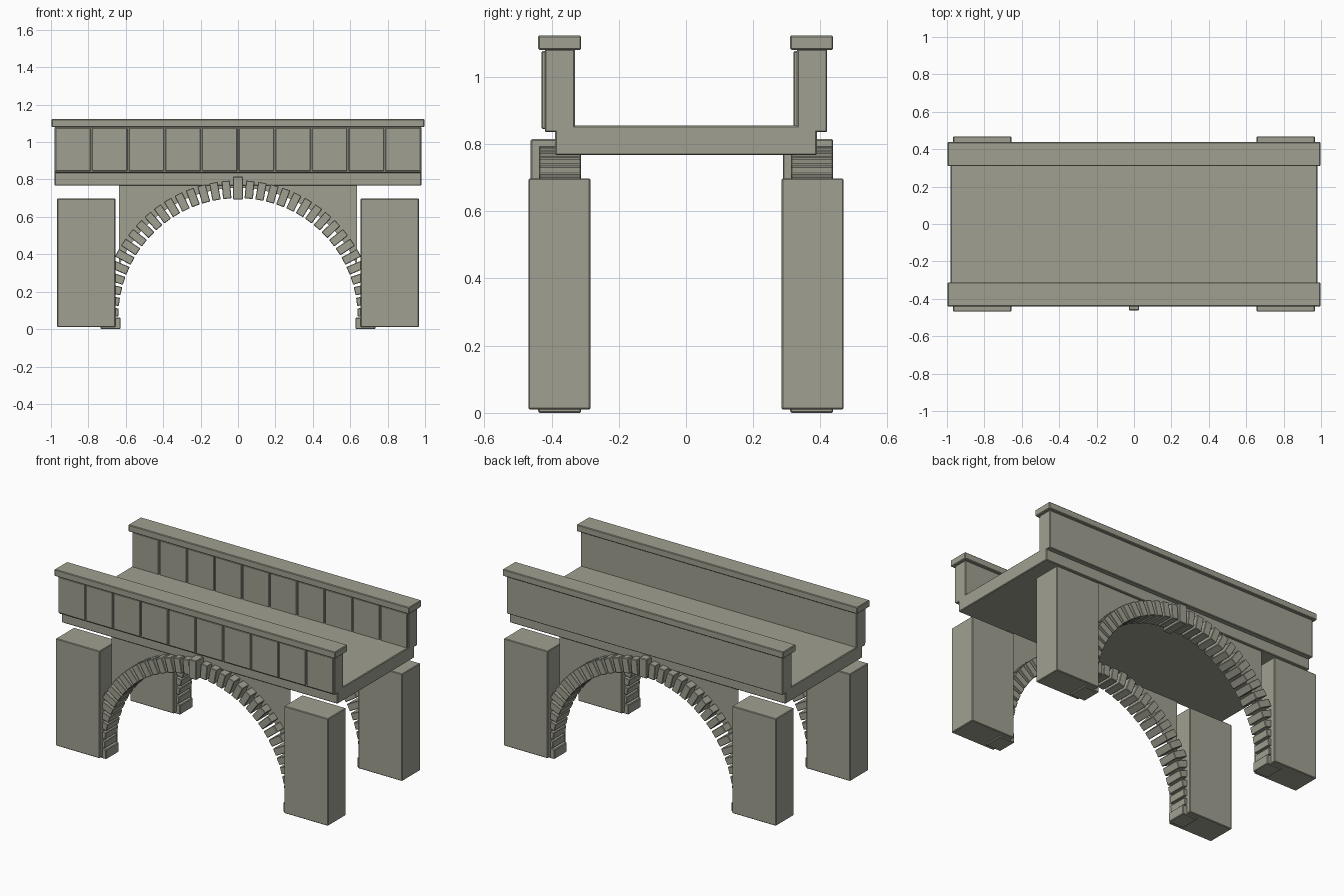
import bpy, bmesh, math
from mathutils import Matrix, Vector

if "Cube" in bpy.data.objects:
    bpy.data.objects.remove(bpy.data.objects["Cube"])

stone = bpy.data.materials.new("grey_green_stone")
stone.diffuse_color = (0.35, 0.35, 0.285, 1)
stone.use_nodes = True
stone.node_tree.nodes["Principled BSDF"].inputs["Base Color"].default_value = stone.diffuse_color


def finish(name, bm, bevel=0.0):
    """Turn a bmesh into a stone object, optionally with chamfered edges."""
    me = bpy.data.meshes.new(name)
    bm.to_mesh(me)
    bm.free()
    me.materials.append(stone)
    ob = bpy.data.objects.new(name, me)
    bpy.context.collection.objects.link(ob)
    if bevel:
        mod = ob.modifiers.new("chamfer", 'BEVEL')
        mod.width = bevel
        mod.segments = 1
    return ob


def add_box(bm, x0, x1, y0, y1, z0, z1, matrix=Matrix()):
    centre = Vector(((x0 + x1) / 2, (y0 + y1) / 2, (z0 + z1) / 2))
    size = Matrix.Diagonal((x1 - x0, y1 - y0, z1 - z0, 1))
    bmesh.ops.create_cube(bm, size=1, matrix=matrix @ Matrix.Translation(centre) @ size)


def box(name, *dims, bevel=0.004):
    bm = bmesh.new()
    add_box(bm, *dims)
    return finish(name, bm, bevel)


# Deck
box("deck", -0.98, 0.98, -0.39, 0.39, 0.767, 0.855)

# Piers under the four corners
for sx in (-1, 1):
    for sy in (-1, 1):
        xs = sorted((sx * 0.655, sx * 0.967))
        ys = sorted((sy * 0.284, sy * 0.469))
        box("pier", *xs, *ys, 0.01, 0.698)

SPRING, INNER, OUTER, COUNT = 0.06, 0.64, 0.735, 35

# Both sides are the same facade, the back one shifted by 0.75
for side, dy in (("front", 0.0), ("back", 0.75)):
    # Parapet, coping and the ten raised panels
    box(side + "_parapet", -0.98, 0.98, -0.42 + dy, -0.33 + dy, 0.835, 1.082)
    box(side + "_coping", -0.997, 0.997, -0.44 + dy, -0.312 + dy, 1.08, 1.123)
    bm = bmesh.new()
    for i in range(10):
        x = -0.98 + i * 0.196
        add_box(bm, x + 0.004, x + 0.192, -0.43 + dy, -0.415 + dy, 0.845, 1.076)
    finish(side + "_panels", bm, 0.003)

    # Arch stones, leaving the middle one out for the keystone
    bm = bmesh.new()
    for i in range(COUNT):
        if i == COUNT // 2:
            continue
        turn = math.pi / 2 - (i + 0.5) * math.pi / COUNT
        m = Matrix.Translation((0, 0, SPRING)) @ Matrix.Rotation(turn, 4, 'Y')
        add_box(bm, -0.0225, 0.0225, -0.438 + dy, -0.312 + dy, INNER, OUTER, m)
    finish(side + "_arch_stones", bm, 0.003)
    box(side + "_keystone", -0.027, 0.027, -0.462 + dy, -0.312 + dy, 0.692, 0.815)

    # Springer blocks at the foot of the arch
    for sx in (-1, 1):
        xs = sorted((sx * 0.628, sx * 0.735))
        box(side + "_springer", *xs, -0.44 + dy, -0.312 + dy, 0.0, 0.062)

    # Thin spandrel wall between the arch and the deck
    bm = bmesh.new()
    radius, half, top, steps = 0.695, 0.635, 0.77, 48
    limit = math.asin(half / radius)
    previous = None
    for i in range(steps + 1):
        a = -limit + 2 * limit * i / steps
        x, z = radius * math.sin(a), SPRING + radius * math.cos(a)
        pair = [bm.verts.new((x, -0.375 + dy, z)), bm.verts.new((x, -0.375 + dy, top))]
        if previous:
            bm.faces.new((previous[0], pair[0], pair[1], previous[1]))
        previous = pair
    finish(side + "_spandrel_wall", bm)
